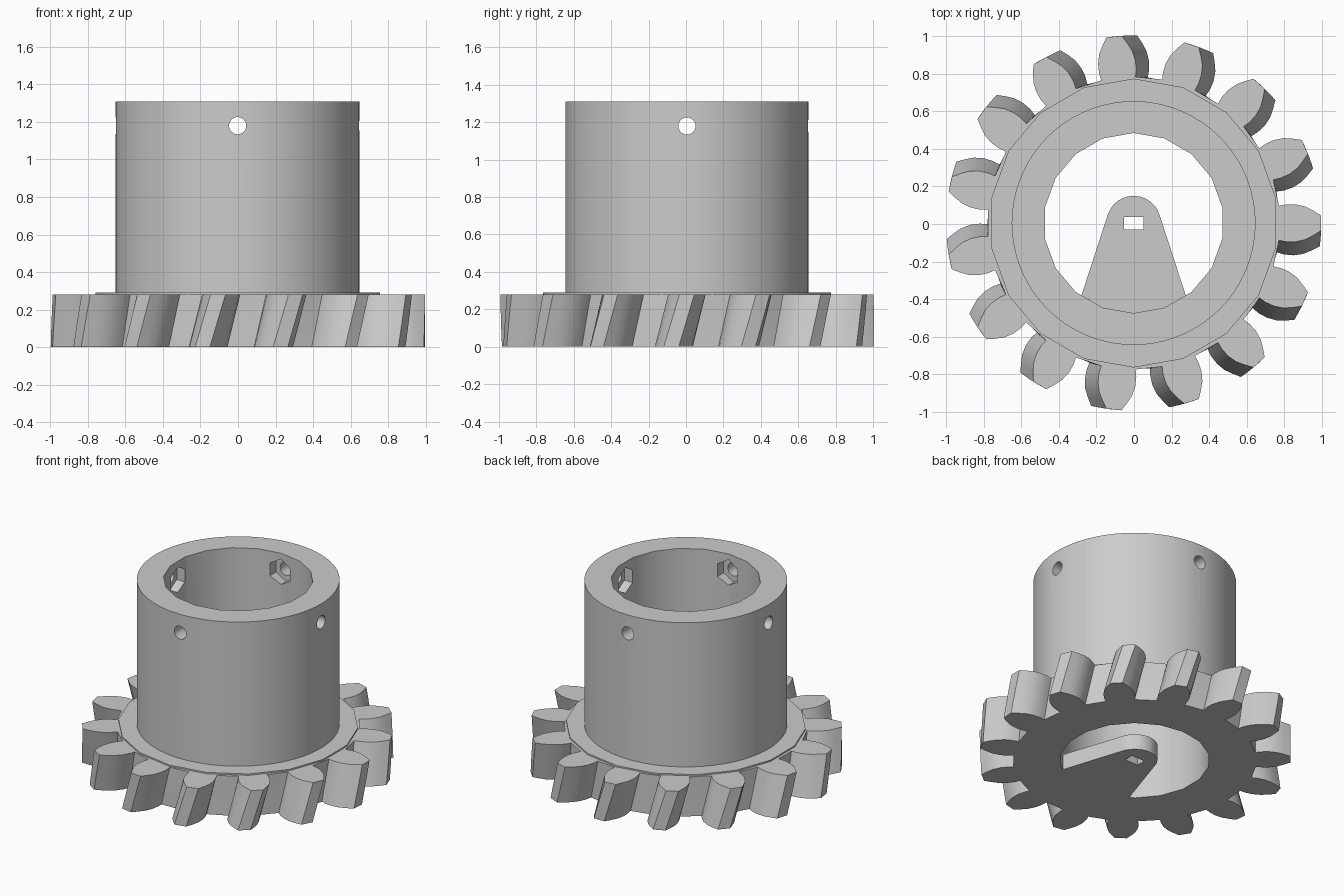
import bpy, bmesh
from math import sin, cos, pi, radians
from mathutils import Matrix, Vector

if "Cube" in bpy.data.objects:
    bpy.data.objects.remove(bpy.data.objects["Cube"], do_unlink=True)

CENTRE = Vector((-0.002, 0.005, 0))
GEAR_TOP, FLANGE_TOP, HUB_TOP = 0.28, 0.29, 1.31
BORE_R, HOLE_Z = 0.48, 1.18

grey = bpy.data.materials.new("light_grey")
grey.use_nodes = True
colour = (0.6, 0.6, 0.6, 1)
grey.diffuse_color = colour
grey.node_tree.nodes["Principled BSDF"].inputs["Base Color"].default_value = colour


def polar(r, a):
    return (r * cos(a), r * sin(a))


def polygon(r, sides, start=pi / 2):
    return [polar(r, start + 2 * pi * i / sides) for i in range(sides)]


def prism(name, outline, z0, z1, twist=0.0, steps=1, matrix=None):
    """Extrude an outline upward; it is turned back by the twist at the bottom."""
    bm = bmesh.new()
    rings = []
    for s in range(steps + 1):
        t = s / steps
        turn = Matrix.Rotation(-twist * (1 - t), 4, 'Z')
        z = z0 + (z1 - z0) * t
        rings.append([bm.verts.new(turn @ Vector((x, y, z))) for x, y in outline])
    n = len(outline)
    for low, high in zip(rings, rings[1:]):
        for i in range(n):
            j = (i + 1) % n
            bm.faces.new((low[i], low[j], high[j], high[i]))
    bm.faces.new(rings[0][::-1])
    bm.faces.new(rings[-1])
    if matrix:
        bm.transform(matrix)
    bmesh.ops.translate(bm, verts=bm.verts, vec=CENTRE)
    bmesh.ops.recalc_face_normals(bm, faces=bm.faces)
    mesh = bpy.data.meshes.new(name)
    bm.to_mesh(mesh)
    bm.free()
    mesh.materials.append(grey)
    obj = bpy.data.objects.new(name, mesh)
    bpy.context.collection.objects.link(obj)
    return obj


def select(obj):
    bpy.ops.object.select_all(action='DESELECT')
    obj.select_set(True)
    bpy.context.view_layer.objects.active = obj


def cut(obj, cutter):
    cutter.hide_render = True
    mod = obj.modifiers.new("cut", 'BOOLEAN')
    mod.operation, mod.solver, mod.object = 'DIFFERENCE', 'EXACT', cutter
    select(obj)
    bpy.ops.object.modifier_apply(modifier=mod.name)
    bpy.data.objects.remove(cutter, do_unlink=True)


# Helical gear: one tooth flank as (radius, half width), mirrored and repeated
flank = [(0.78, 0.092), (0.82, 0.1), (0.87, 0.1), (0.92, 0.088), (0.96, 0.066), (1.0, 0.04)]
teeth = 15
outline = []
for k in range(teeth):
    mid = 2 * pi * k / teeth
    outline += [polar(r, mid - w / r) for r, w in flank]
    outline += [polar(r, mid + w / r) for r, w in reversed(flank)]
gear = prism("gear_ring", outline, 0, GEAR_TOP, twist=radians(4.8), steps=4)

# Thin flange and tall round hub
flange = prism("flange", polygon(0.77, 18), GEAR_TOP, FLANGE_TOP)
hub = prism("hub", polygon(0.65, 72), FLANGE_TOP, HUB_TOP)

# Bore through everything
for part in (gear, flange, hub):
    cut(part, prism("bore_cutter", polygon(BORE_R, 18), -0.5, 2))

# Four screw holes with hexagonal nut pockets on the inside
for k in range(4):
    aim = (Matrix.Translation((0, 0, HOLE_Z)) @ Matrix.Rotation(k * pi / 2, 4, 'Z')
           @ Matrix.Rotation(pi / 2, 4, 'Y'))
    cut(hub, prism("hole_cutter", polygon(0.046, 24), 0.3, 0.8, matrix=aim))
    cut(hub, prism("pocket_cutter", polygon(0.09, 6, 0), 0.3, 0.535, matrix=aim))

# Tapered arm from the bore wall to the centre, with a rectangular slot
tip = [polar(0.145, radians(a)) for a in range(16, 165, 12)]
wall = [polar(r, radians(a)) for r, a in
        ((0.475, -125.8), (BORE_R, -110), (BORE_R, -90), (BORE_R, -70), (0.475, -54.2))]
arm = prism("centre_arm", tip + wall, 0, 0.11)
slot = [(-0.052, -0.033), (0.052, -0.033), (0.052, 0.033), (-0.052, 0.033)]
cut(arm, prism("slot_cutter", slot, -0.2, 0.5))

for part in (gear, flange, hub, arm):
    select(part)
    bpy.ops.object.shade_smooth_by_angle(angle=radians(24))
